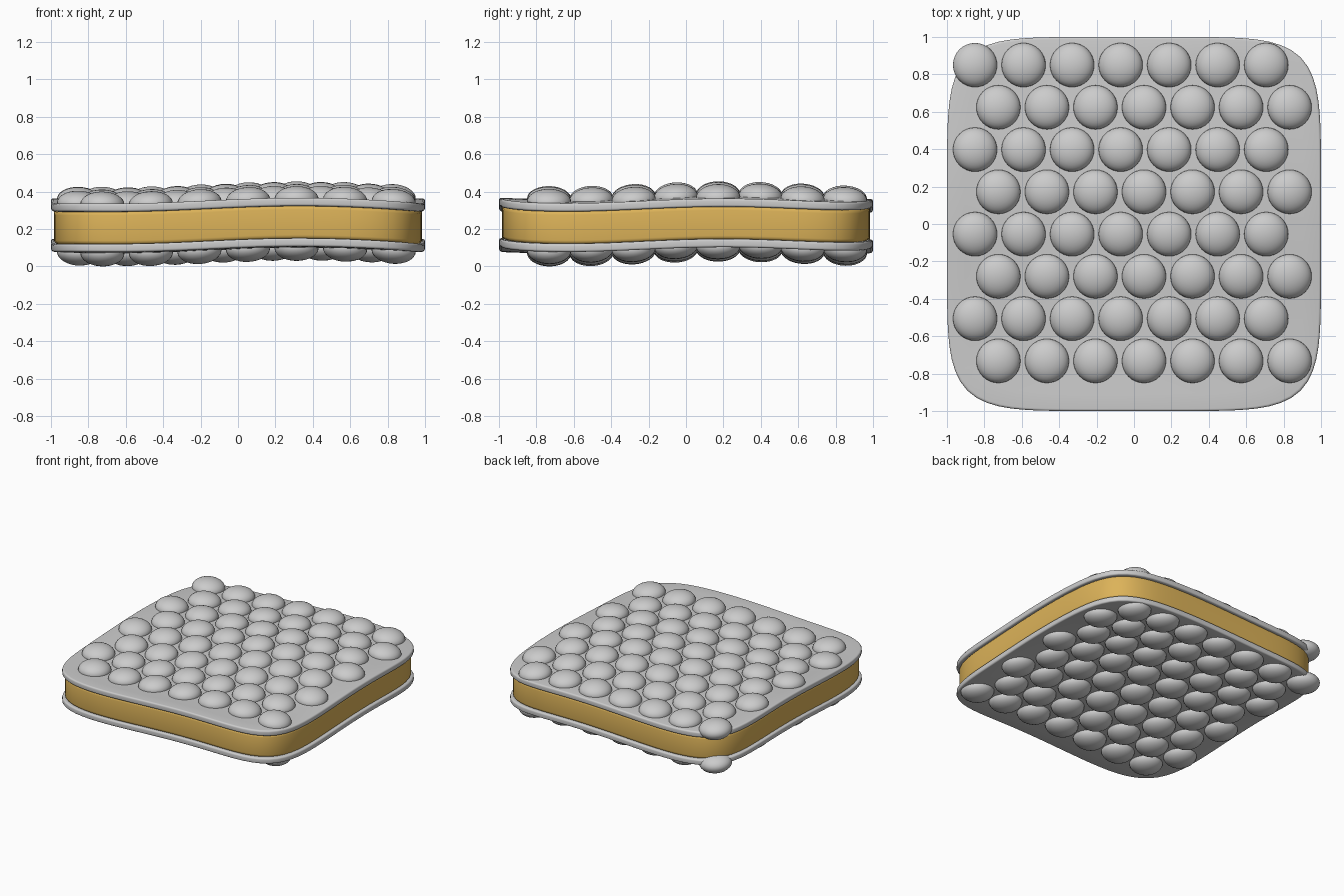
import bpy, bmesh, math

if "Cube" in bpy.data.objects:
    bpy.data.objects.remove(bpy.data.objects["Cube"])

MID = 0.227          # mid-plane height
SEG = 128            # points round the outline


def wave(x, y):
    return 0.015 * math.cos(3.2 * (x - 0.33)) + 0.013 * math.cos(3.6 * (y - 0.2))


def outline(t, n=6.0):
    c, s = math.cos(t), math.sin(t)
    k = (abs(c) ** n + abs(s) ** n) ** (-1 / n)
    return c * k, s * k


def finish(bm, name, mat=None):
    bmesh.ops.recalc_face_normals(bm, faces=bm.faces)
    me = bpy.data.meshes.new(name)
    bm.to_mesh(me)
    bm.free()
    ob = bpy.data.objects.new(name, me)
    bpy.context.collection.objects.link(ob)
    if mat:
        me.materials.append(mat)
    bpy.context.view_layer.objects.active = ob
    ob.select_set(True)
    bpy.ops.object.shade_smooth_by_angle(angle=math.radians(40))
    ob.select_set(False)


def slab(name, half, z0, z1, bevel, mat=None):
    """Wavy rounded-square slab lofted from scaled outlines."""
    steps = [i / 12 for i in range(1, 12)]
    arc = [math.radians(a) for a in (0, 22.5, 45, 67.5, 90)]
    inner = half - bevel
    prof = [(inner * s, z0) for s in steps]
    prof += [(inner + bevel * math.sin(a), z0 + bevel * (1 - math.cos(a))) for a in arc]
    prof += [(inner + bevel * math.cos(a), z1 - bevel * (1 - math.sin(a))) for a in arc]
    prof += [(inner * s, z1) for s in reversed(steps)]
    bm = bmesh.new()
    rings = []
    for r, z in prof:
        ring = []
        for i in range(SEG):
            x, y = outline(2 * math.pi * i / SEG)
            x, y = x * r, y * r
            ring.append(bm.verts.new((x, y, MID + z + wave(x, y))))
        rings.append(ring)
    for a, b in zip(rings, rings[1:]):
        for i in range(SEG):
            j = (i + 1) % SEG
            bm.faces.new((a[i], a[j], b[j], b[i]))
    for ring, z in ((rings[0], z0), (rings[-1], z1)):
        c = bm.verts.new((0, 0, MID + z + wave(0, 0)))
        for i in range(SEG):
            bm.faces.new((ring[i], ring[(i + 1) % SEG], c))
    finish(bm, name, mat)


def bubbles(name, z):
    """Staggered rows of flattened spheres following the wave."""
    bm = bmesh.new()
    for row in range(8):
        y = 0.85 - 0.226 * row
        for col in range(7):
            x = (-0.85 if row % 2 == 0 else -0.725) + 0.2595 * col
            vs = bmesh.ops.create_uvsphere(bm, u_segments=32, v_segments=16, radius=1)["verts"]
            for v in vs:
                px, py = x + 0.118 * v.co.x, y + 0.118 * v.co.y
                v.co = (px, py, MID + z + 0.07 * v.co.z + wave(px, py))
    finish(bm, name)


# golden core
gold = bpy.data.materials.new("gold")
gold.diffuse_color = (0.72, 0.45, 0.1, 1)
gold.use_nodes = True
gold.node_tree.nodes["Principled BSDF"].inputs["Base Color"].default_value = gold.diffuse_color
slab("core", 0.985, -0.09, 0.09, 0.022, gold)

# skins and bubbles on both sides
slab("top_skin", 1.0, 0.086, 0.13, 0.012)
slab("bottom_skin", 1.0, -0.13, -0.086, 0.012)
bubbles("top_bubbles", 0.13)
bubbles("bottom_bubbles", -0.13)
